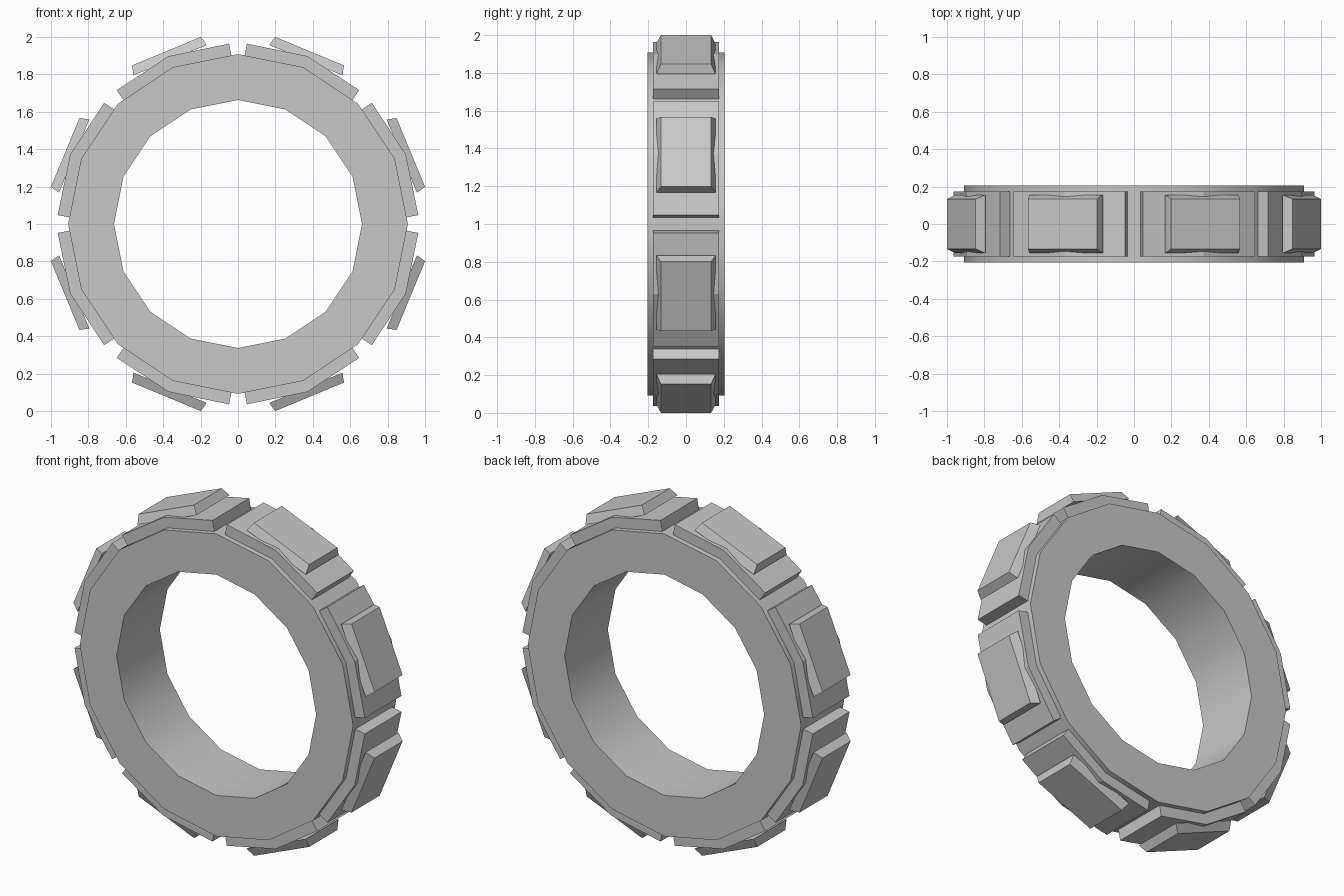
import bpy, bmesh, math

if "Cube" in bpy.data.objects:
    bpy.data.objects.remove(bpy.data.objects["Cube"])

CENTRE_Z = 1.0
SIDES = 16
HALF_W = 0.205

grey = bpy.data.materials.new("light grey")
grey.diffuse_color = (0.58, 0.58, 0.58, 1)
grey.use_nodes = True
grey.node_tree.nodes["Principled BSDF"].inputs["Base Color"].default_value = grey.diffuse_color


def place(t, r, y, a):
    """Tangent offset t and radius r, at angle a clockwise from straight up."""
    s, c = math.sin(a), math.cos(a)
    return (t * c + r * s, y, CENTRE_Z - t * s + r * c)


def make_object(name, bm):
    bmesh.ops.recalc_face_normals(bm, faces=bm.faces)
    mesh = bpy.data.meshes.new(name)
    bm.to_mesh(mesh)
    bm.free()
    mesh.materials.append(grey)
    ob = bpy.data.objects.new(name, mesh)
    bpy.context.collection.objects.link(ob)
    return ob


# Main ring: rectangular section swept round 16 sides
bm = bmesh.new()
section = [(0.663, -HALF_W), (0.908, -HALF_W), (0.908, HALF_W), (0.663, HALF_W)]
loops = [[bm.verts.new(place(0, r, y, 2 * math.pi * i / SIDES)) for r, y in section]
         for i in range(SIDES)]
for i in range(SIDES):
    a, b = loops[i], loops[(i + 1) % SIDES]
    for j in range(4):
        k = (j + 1) % 4
        bm.faces.new((a[j], a[k], b[k], b[j]))
ring = make_object("ring", bm)
bpy.context.view_layer.objects.active = ring
ring.select_set(True)
bpy.ops.object.shade_smooth_by_angle(angle=math.radians(30))
ring.select_set(False)

# Bent tread plate profile (tangent, radius) and its half width
plate = [(-0.311, 0.842), (-0.325, 0.909), (0, 0.971),
         (0.325, 0.909), (0.311, 0.842), (0, 0.902)]
PLATE_W = 0.174

for n in range(8):
    ang = math.radians(22.5 + 45 * n)

    # Tread plate, split at the bend so every face is flat and convex
    bm = bmesh.new()
    f = [bm.verts.new(place(t, r, -PLATE_W, ang)) for t, r in plate]
    b = [bm.verts.new(place(t, r, PLATE_W, ang)) for t, r in plate]
    for side in (f, b):
        bm.faces.new((side[0], side[1], side[2], side[5]))
        bm.faces.new((side[5], side[2], side[3], side[4]))
    for i in range(6):
        j = (i + 1) % 6
        bm.faces.new((f[i], f[j], b[j], b[i]))
    make_object(f"tread_plate_{n + 1}", bm)

    # Tapered raised block on the plate
    bm = bmesh.new()
    rows = []
    for r, t, y in ((0.948, 0.212, 0.156), (1.0, 0.199, 0.133)):
        rows.append([bm.verts.new(place(sx * t, r, sy * y, ang))
                     for sx, sy in ((-1, -1), (1, -1), (1, 1), (-1, 1))])
    low, top = rows
    bm.faces.new(low)
    bm.faces.new(top)
    for i in range(4):
        j = (i + 1) % 4
        bm.faces.new((low[i], low[j], top[j], top[i]))
    make_object(f"tread_block_{n + 1}", bm)
